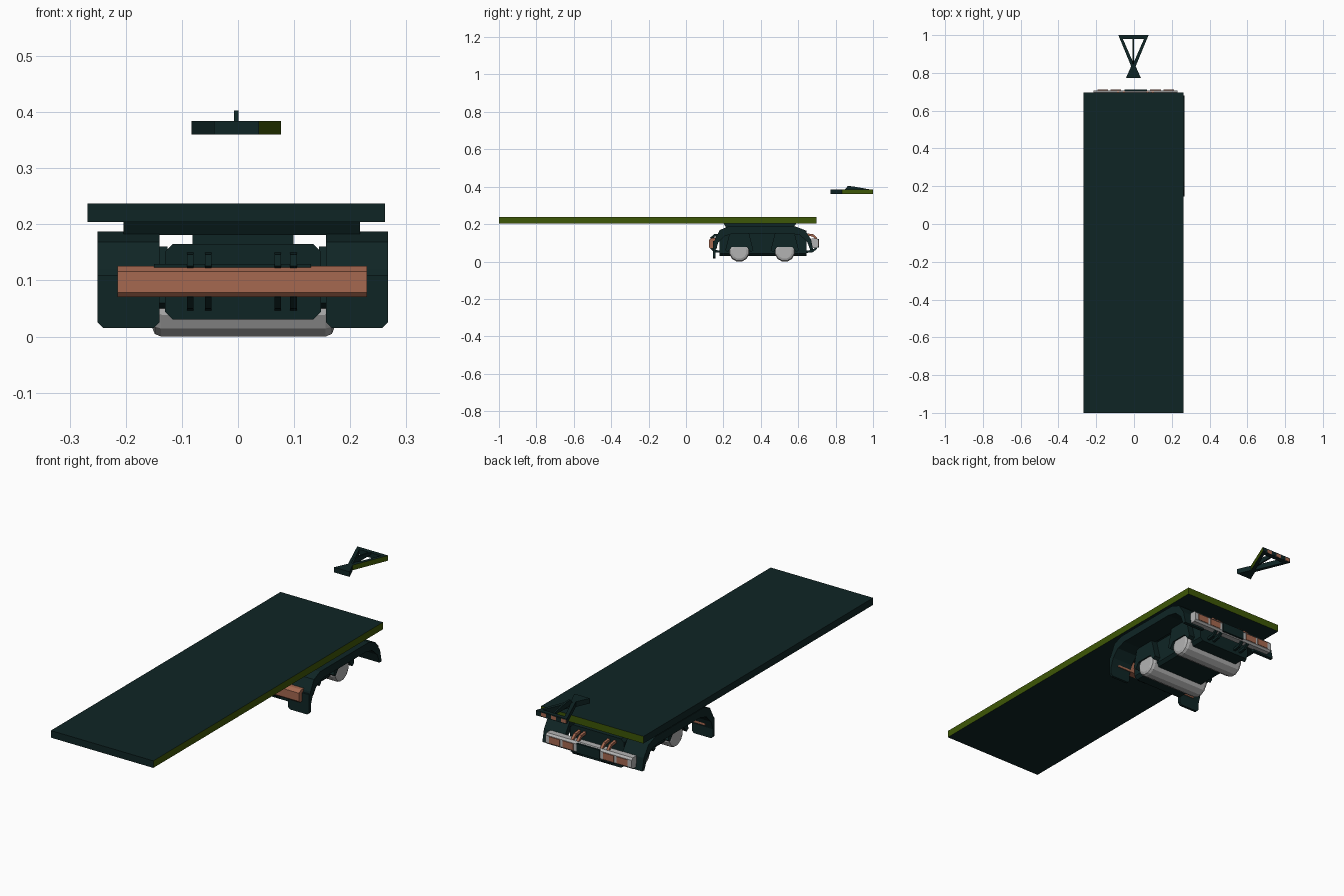
import bpy, bmesh, math
from mathutils import Vector

if "Cube" in bpy.data.objects:
    bpy.data.objects.remove(bpy.data.objects["Cube"])


def material(name, rgb):
    m = bpy.data.materials.new(name)
    m.diffuse_color = (*rgb, 1)
    m.use_nodes = True
    m.node_tree.nodes["Principled BSDF"].inputs["Base Color"].default_value = m.diffuse_color
    return m


TEAL = material("dark teal", (0.0048, 0.0185, 0.0185))
GREEN = material("olive green", (0.048, 0.095, 0.002))
COPPER = material("copper", (0.38, 0.14, 0.08))
GREY = material("light grey", (0.45, 0.45, 0.45))

CX = 0.009  # chassis centre line


def prism(name, pts, axis, a, b, mat, rule=None, mat2=None):
    """Extrude a 2D outline along an axis: x -> (y,z), y -> (x,z), z -> (x,y)."""
    def place(p, t):
        u, v = p
        return {"x": (t, u, v), "y": (u, t, v), "z": (u, v, t)}[axis]
    bm = bmesh.new()
    lo = [bm.verts.new(place(p, a)) for p in pts]
    hi = [bm.verts.new(place(p, b)) for p in pts]
    bm.faces.new(lo)
    bm.faces.new(hi)
    n = len(pts)
    for i in range(n):
        j = (i + 1) % n
        bm.faces.new((lo[i], lo[j], hi[j], hi[i]))
    bmesh.ops.recalc_face_normals(bm, faces=bm.faces)
    if rule:
        for f in bm.faces:
            f.normal_update()
            f.material_index = 1 if rule(f) else 0
    me = bpy.data.meshes.new(name)
    bm.to_mesh(me)
    bm.free()
    me.materials.append(mat)
    if mat2:
        me.materials.append(mat2)
    ob = bpy.data.objects.new(name, me)
    bpy.context.collection.objects.link(ob)
    return ob


def box(name, x0, x1, y0, y1, z0, z1, mat, rule=None, mat2=None):
    return prism(name, [(x0, y0), (x1, y0), (x1, y1), (x0, y1)], "z", z0, z1, mat, rule, mat2)


def octo(u0, u1, v0, v1, c):
    """Rectangle with chamfered corners."""
    return [(u0 + c, v0), (u1 - c, v0), (u1, v0 + c), (u1, v1 - c),
            (u1 - c, v1), (u0 + c, v1), (u0, v1 - c), (u0, v0 + c)]


def bevel(ob, width, segments=1):
    m = ob.modifiers.new("bevel", "BEVEL")
    m.width = width
    m.segments = segments
    m.limit_method = "ANGLE"
    m.angle_limit = math.radians(50)


# Flat bed, green on its right and rear edges
box("deck", -0.268, 0.262, -1.0, 0.697, 0.204, 0.237, TEAL,
    lambda f: f.normal.x > 0.5 or f.normal.y > 0.5, GREEN)

# Turntable frame between deck and bogie
prism("deck_support", [(0.20, 0.205), (0.59, 0.205), (0.575, 0.181), (0.215, 0.181)],
      "x", -0.204, 0.217, TEAL)

# Bogie body
prism("bogie_body", octo(-0.130, 0.148, 0.030, 0.165, 0.014), "y", 0.18, 0.645, TEAL)
box("bogie_pivot", CX - 0.09, CX + 0.09, 0.30, 0.50, 0.16, 0.19, TEAL)

# Fenders: long arches with a hanging front flap
ARCH = [(0.145, 0.075), (0.155, 0.12), (0.180, 0.168), (0.225, 0.187), (0.585, 0.187),
        (0.635, 0.168), (0.668, 0.12), (0.680, 0.062), (0.664, 0.062), (0.648, 0.105),
        (0.610, 0.140), (0.560, 0.150), (0.250, 0.150), (0.205, 0.135), (0.172, 0.10),
        (0.158, 0.06)]
for side, x0, x1 in (("left", -0.250, -0.140), ("right", 0.157, 0.267)):
    prism("fender_" + side, ARCH, "x", x0, x1, TEAL)
    flap = [(x0 + .01, 0.015), (x1 - .01, 0.015), (x1, 0.025), (x1, 0.11), (x0, 0.11), (x0, 0.025)]
    prism("mud_flap_" + side, flap, "y", 0.145, 0.157, TEAL)

# Two wide rollers, each with trapezoid guards at both ends
for k, yc in (("front", 0.285), ("rear", 0.528)):
    ring = [(yc + 0.055 * math.cos(math.radians(a + 15)),
             0.053 + 0.055 * math.sin(math.radians(a + 15))) for a in range(0, 360, 30)]
    roller = prism("roller_" + k, ring, "x", -0.153, 0.172, GREY)
    bevel(roller, 0.016, 2)
    guard = [(yc - 0.062, 0.050), (yc - 0.040, 0.078), (yc + 0.040, 0.078), (yc + 0.062, 0.050),
             (yc + 0.075, 0.060), (yc + 0.05, 0.160), (yc - 0.05, 0.160), (yc - 0.075, 0.060)]
    for s in (-1, 1):
        xa = CX + s * 0.135
        prism(f"roller_guard_{k}", guard, "x", min(xa, xa + s * .034), max(xa, xa + s * .034), TEAL)

# Copper front bumper
prism("front_bumper", [(0.122, 0.078), (0.130, 0.070), (0.165, 0.070), (0.165, 0.126),
                       (0.140, 0.126), (0.122, 0.116)], "x", -0.215, 0.230, COPPER)
box("bumper_top", -0.15, 0.13, 0.135, 0.170, 0.121, 0.129, TEAL)

# Rear light bar: grey housing, dark middle, four copper lamps
prism("light_bar", [(0.672, 0.072), (0.700, 0.072), (0.708, 0.080), (0.708, 0.115),
                    (0.700, 0.124), (0.672, 0.124)], "x", -0.215, 0.230, GREY)
box("light_bar_centre", CX - 0.06, CX + 0.06, 0.690, 0.712, 0.076, 0.120, TEAL)
for s in (-1, 1):
    for d in (0.105, 0.175):
        x = CX + s * d
        box("rear_lamp", x - 0.028, x + 0.028, 0.704, 0.711, 0.082, 0.113, COPPER)

# Curved straps tying the body to both bars
STRAP = [(0.185, 0.150), (0.150, 0.146), (0.128, 0.126), (0.136, 0.120), (0.155, 0.134),
         (0.185, 0.138)]
for x in (-0.085, -0.053, 0.071, 0.099):
    for low in (False, True):
        pts = [(y, 0.196 - z if low else z) for y, z in STRAP]
        prism("front_strap", pts, "x", x - 0.006, x + 0.006, TEAL)
        rear = [(0.83 - y, z) for y, z in pts]
        prism("rear_strap", rear, "x", x - 0.006, x + 0.006, TEAL if low else COPPER)

# Floating coupling frame: open triangle with flared foot
TX, Z0, Z1 = -0.003, 0.360, 0.384


def leg(s):
    pts = [(TX + s * u, v) for u, v in
           ((0.080, 1.0), (0.012, 0.835), (0.0, 0.835), (0.0, 0.852), (0.056, 0.980), (0.056, 1.0))]
    prism("coupling_leg", pts, "z", Z0, Z1, TEAL,
          lambda f: f.normal.x > 0.5 and f.calc_center_median().x > TX + 0.04, GREEN)


leg(-1)
leg(1)
box("coupling_rear_bar", TX - 0.056, TX + 0.056, 0.980, 1.0, Z0, Z1, TEAL)
prism("coupling_foot", [(TX - 0.040, 0.772), (TX + 0.040, 0.772), (TX + 0.012, 0.835),
                        (TX - 0.012, 0.835)], "z", Z0, Z1, TEAL)
prism("coupling_fin", [(0.84, 0.375), (0.865, 0.403), (0.89, 0.402), (0.985, 0.385), (0.985, 0.375)],
      "x", TX - 0.004, TX + 0.004, TEAL)
# Striped reflectors on the rear face of the frame
for i in range(6):
    x = TX - 0.078 + i * 0.026
    box("coupling_reflector", x, x + 0.026, 0.997, 1.001, Z0 + 0.004, Z1 - 0.004,
        COPPER if i % 2 == 0 else TEAL)
